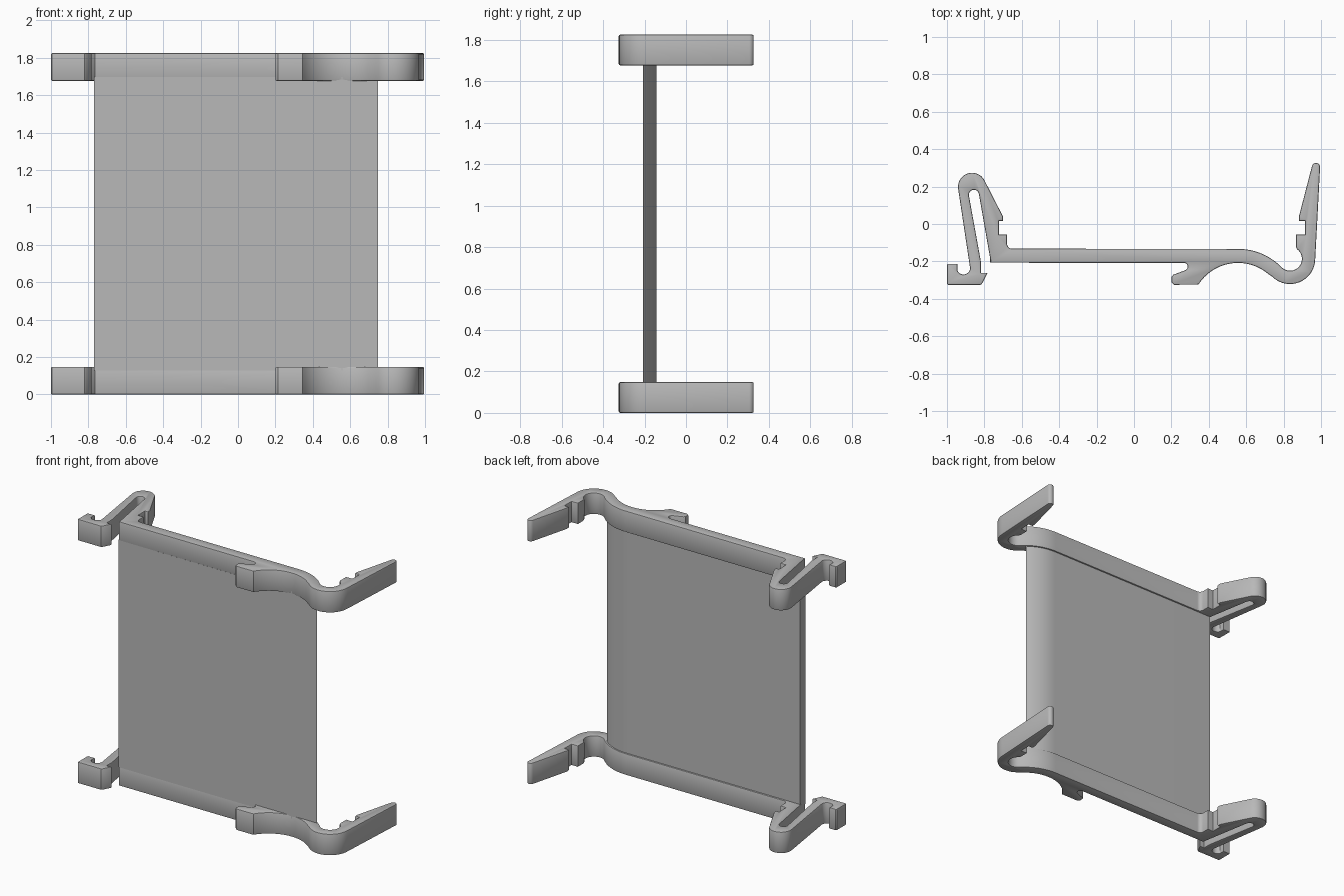
import bpy
import bmesh
from math import cos, sin, radians

cube = bpy.data.objects.get("Cube")
if cube:
    bpy.data.objects.remove(cube, do_unlink=True)

grey = bpy.data.materials.new("grey plastic")
grey.use_nodes = True
color = (0.48, 0.48, 0.48, 1)
grey.diffuse_color = color
grey.node_tree.nodes["Principled BSDF"].inputs["Base Color"].default_value = color

CLIP_HEIGHT = 0.148
TOTAL_HEIGHT = 1.825
Y_SHIFT = -0.004
HUMP = (0.556, -0.455)   # centre of the S-bend's hump
LOOP = (0.834, -0.182)   # centre of the S-bend's loop


def arc(center, radius, start, end, steps=12):
    """Points along an arc, angles in degrees."""
    angles = [radians(start + (end - start) * i / steps) for i in range(steps + 1)]
    return [(center[0] + radius * cos(a), center[1] + radius * sin(a)) for a in angles]


def extrude_profile(name, points, z0, z1, bevel=0):
    """Extrude a closed plan outline upwards and round its cap edges."""
    bm = bmesh.new()
    base = bm.faces.new([bm.verts.new((x, y + Y_SHIFT, z0)) for x, y in points])
    top = bmesh.ops.extrude_face_region(bm, geom=[base], use_keep_orig=True)["geom"]
    for v in top:
        if isinstance(v, bmesh.types.BMVert):
            v.co.z = z1
    bmesh.ops.recalc_face_normals(bm, faces=bm.faces[:])
    if bevel:
        rims = [e for e in bm.edges if abs(e.verts[0].co.z - e.verts[1].co.z) < 1e-5]
        bmesh.ops.bevel(bm, geom=rims, offset=bevel, segments=2, profile=0.5,
                        affect='EDGES', clamp_overlap=True)
    mesh = bpy.data.meshes.new(name)
    bm.to_mesh(mesh)
    bm.free()
    mesh.materials.append(grey)
    obj = bpy.data.objects.new(name, mesh)
    bpy.context.collection.objects.link(obj)
    bpy.ops.object.select_all(action='DESELECT')
    obj.select_set(True)
    bpy.context.view_layer.objects.active = obj
    bpy.ops.object.shade_smooth_by_angle(angle=radians(30))
    return obj


# Clip outline: small hook and the outside of the folded spring arm
outline = [(-0.995, -0.321), (-1, -0.316), (-1, -0.214), (-0.995, -0.209), (-0.945, -0.209)]
outline += arc((-0.912, -0.23), 0.036, 205, 355, 8)
outline += arc((-0.866, 0.203), 0.075, 190, 25, 14)
# Notched tooth of the spring arm
outline += [(-0.701, 0.045), (-0.701, 0.021), (-0.722, 0.021), (-0.722, -0.053), (-0.679, -0.053)]
outline += arc((-0.652, -0.101), 0.027, 180, 270, 5)
# Back of the bar, S-bend and inside of the loop
outline += arc(HUMP, 0.326, 90, 44.5)
outline += arc(LOOP, 0.064, 224.5, 415, 16)[1:]
# Notched tooth and long tip of the lever
outline += [(0.866, -0.118), (0.866, -0.053), (0.914, -0.053), (0.914, 0.021),
            (0.882, 0.021), (0.882, 0.045)]
outline += arc((0.973, 0.309), 0.022, 165, 0, 8)
# Outside of the loop and underside of the hump
outline += arc(LOOP, 0.135, 0, -135.5, 16)
outline += arc(HUMP, 0.251, 44.5, 147.5, 18)[1:]
# Small catch under the bar
outline += [(0.214, -0.321), (0.2, -0.307), (0.2, -0.278), (0.21, -0.267), (0.267, -0.246)]
outline += arc((0.266, -0.224), 0.021, -50, 90, 6)
# Underside of the bar, then the slot inside the spring arm
outline += [(-0.765, -0.203)]
outline += arc((-0.856, 0.16), 0.027, 10, 190, 10)
outline += [(-0.818, -0.2), (-0.818, -0.257), (-0.783, -0.257), (-0.813, -0.316), (-0.82, -0.321)]

for name, bottom in (("lower_clip", 0), ("upper_clip", TOTAL_HEIGHT - CLIP_HEIGHT)):
    extrude_profile(name, outline, bottom, bottom + CLIP_HEIGHT, bevel=0.007)

# Panel joining the clips: flat front, back curving down to a thin edge
panel = [(-0.77, -0.203), (-0.77, -0.139)]
panel += arc(HUMP, 0.316, 90, 52.5)
extrude_profile("panel", panel, CLIP_HEIGHT - 0.02, TOTAL_HEIGHT - CLIP_HEIGHT + 0.02)
